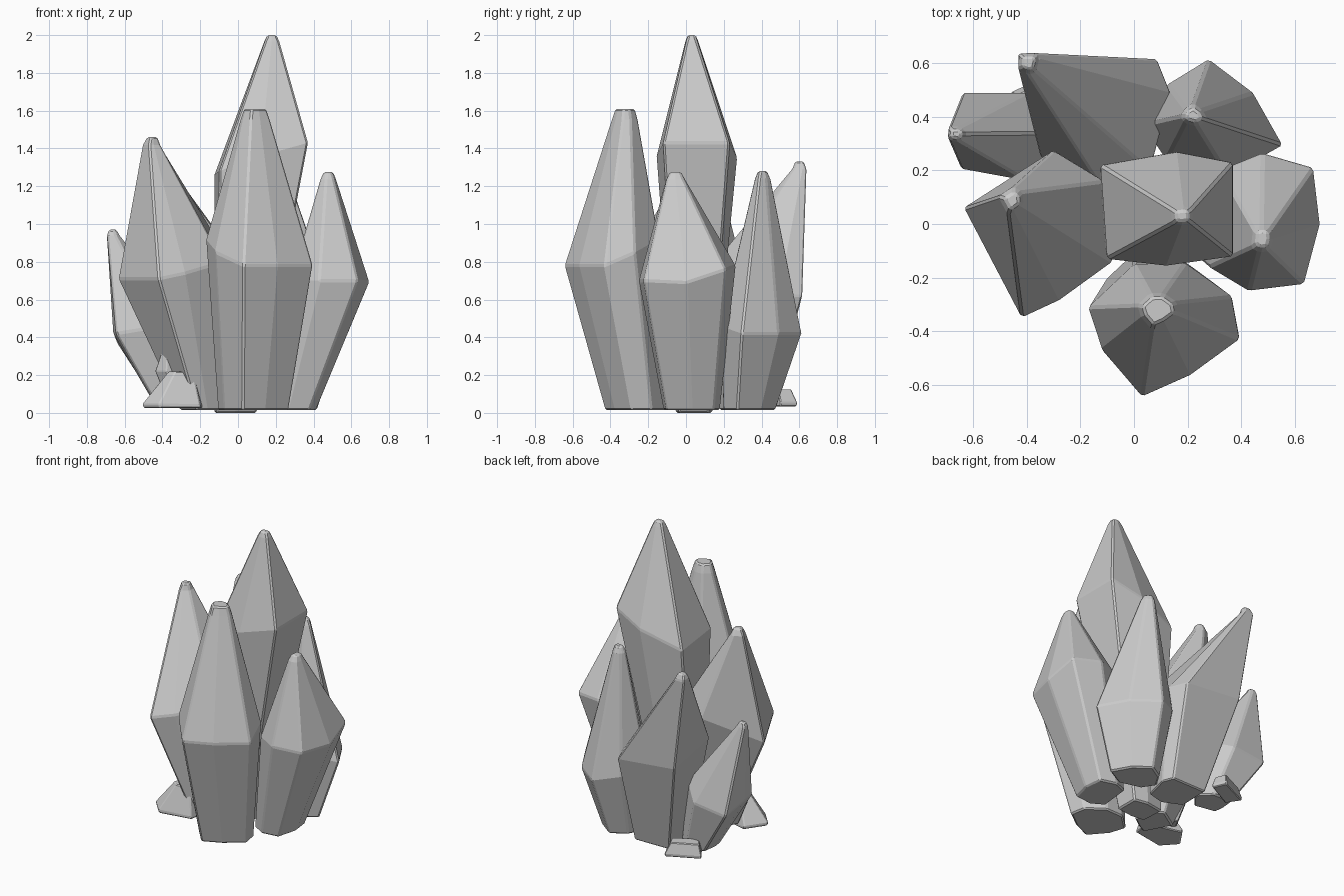
import bpy, bmesh
from mathutils import Vector


def crystal(name, mid, base, base_scale, tip, tip_r=0.045, base_z=0.015, bevel=0.009,
            rounded=True, cap=0.6):
    """Faceted crystal: shrunken base ring, wide girdle ring, small rounded tip."""
    pts = [Vector(p) for p in mid]
    c = sum(pts, Vector()) / len(pts)
    reach = max((p - c).xy.length for p in pts)
    drop = tip_r * 0.7 if rounded else 0

    def ring(centre, scale, z):
        return [(centre[0] + (p.x - c.x) * scale, centre[1] + (p.y - c.y) * scale, z) for p in pts]

    k = tip_r / reach
    rings = [ring(base, base_scale, base_z), pts, ring(tip, k, tip[2] - drop)]
    if rounded:
        rings.append(ring(tip, k * cap, tip[2]))
    bm = bmesh.new()
    vs = [[bm.verts.new(p) for p in r] for r in rings]
    n = len(pts)
    for a, b in zip(vs, vs[1:]):
        for i in range(n):
            j = (i + 1) % n
            bm.faces.new((a[i], a[j], b[j], b[i]))
    bm.faces.new(vs[0][::-1])
    bm.faces.new(vs[-1])
    bmesh.ops.recalc_face_normals(bm, faces=bm.faces[:])
    me = bpy.data.meshes.new(name)
    bm.to_mesh(me)
    bm.free()
    ob = bpy.data.objects.new(name, me)
    bpy.context.collection.objects.link(ob)
    m = ob.modifiers.new("edge_bevel", 'BEVEL')
    m.width = bevel
    m.segments = 1
    m.limit_method = 'ANGLE'
    m.angle_limit = 0.4
    return ob


# Tall central crystal
crystal("centre_crystal",
        [(-.10, -.13, 1.28), (.12, -.155, 1.36), (.37, -.12, 1.43),
         (.37, .23, 1.43), (.16, .27, 1.35), (-.125, .22, 1.26)],
        (-.01, .04), .45, (.18, .03, 2.0), .05, 0.0)

# Front crystal with a blunt tip
crystal("front_crystal",
        [(-.17, -.31, .92), (-.12, -.47, .85), (.03, -.645, .78), (.21, -.565, .78),
         (.395, -.43, .78), (.365, -.27, .85), (.19, -.145, .92), (0, -.15, .95)],
        (.08, -.25), .66, (.09, -.32, 1.61), .08, cap=.75)

# Right crystal
crystal("right_crystal",
        [(.28, -.16, .70), (.43, -.25, .70), (.635, -.225, .70), (.695, 0, .69),
         (.67, .21, .76), (.48, .265, .78), (.32, .2, .78)],
        (.3, .03), .58, (.48, -.055, 1.275), .055)

# Left crystal
crystal("left_crystal",
        [(-.635, .06, .71), (-.42, -.35, .71), (-.28, -.285, .74),
         (-.08, -.14, .80), (-.11, .16, .92), (-.30, .275, .87)],
        (-.17, -.04), .42, (-.45, .085, 1.46), .06)

# Rear crystal leaning to the left
crystal("rear_crystal",
        [(-.34, .61, .66), (-.35, .25, .74), (-.13, .15, .80),
         (.06, .2, .72), (.135, .49, .62), (.085, .615, .62)],
        (-.04, .32), .6, (-.39, .6, 1.33), .055)

# Rear right crystal
crystal("rear_right_crystal",
        [(.035, .37, .48), (.12, .24, .48), (.35, .18, .46), (.555, .295, .42),
         (.445, .49, .42), (.28, .615, .42), (.125, .52, .45)],
        (.24, .33), .64, (.22, .405, 1.28), .06)

# Small rear left crystal
crystal("rear_left_crystal",
        [(-.66, .31, .42), (-.645, .205, .42), (-.40, .16, .46),
         (-.25, .34, .46), (-.40, .49, .40), (-.64, .49, .37)],
        (-.35, .33), .58, (-.665, .335, .97), .045, .05)

# Low chips around the foot
crystal("front_left_chip",
        [(-.51, -.16, .045), (-.42, -.26, .045), (-.20, -.22, .04), (-.18, -.09, .035), (-.42, -.03, .045)],
        (-.34, -.15), .97, (-.30, -.15, .22), .075, .025, .006, False)
crystal("front_left_sliver",
        [(-.44, -.04, .22), (-.38, -.10, .22), (-.31, -.07, .23),
         (-.30, .01, .23), (-.40, .03, .22)],
        (-.31, -.03), .8, (-.365, -.05, .345), .035, .05, .005, False)
crystal("rear_chip",
        [(-.46, .49, .055), (-.40, .40, .055), (-.21, .50, .055), (-.25, .59, .055)],
        (-.33, .495), .97, (-.335, .485, .125), .10, .035, .005, False)
